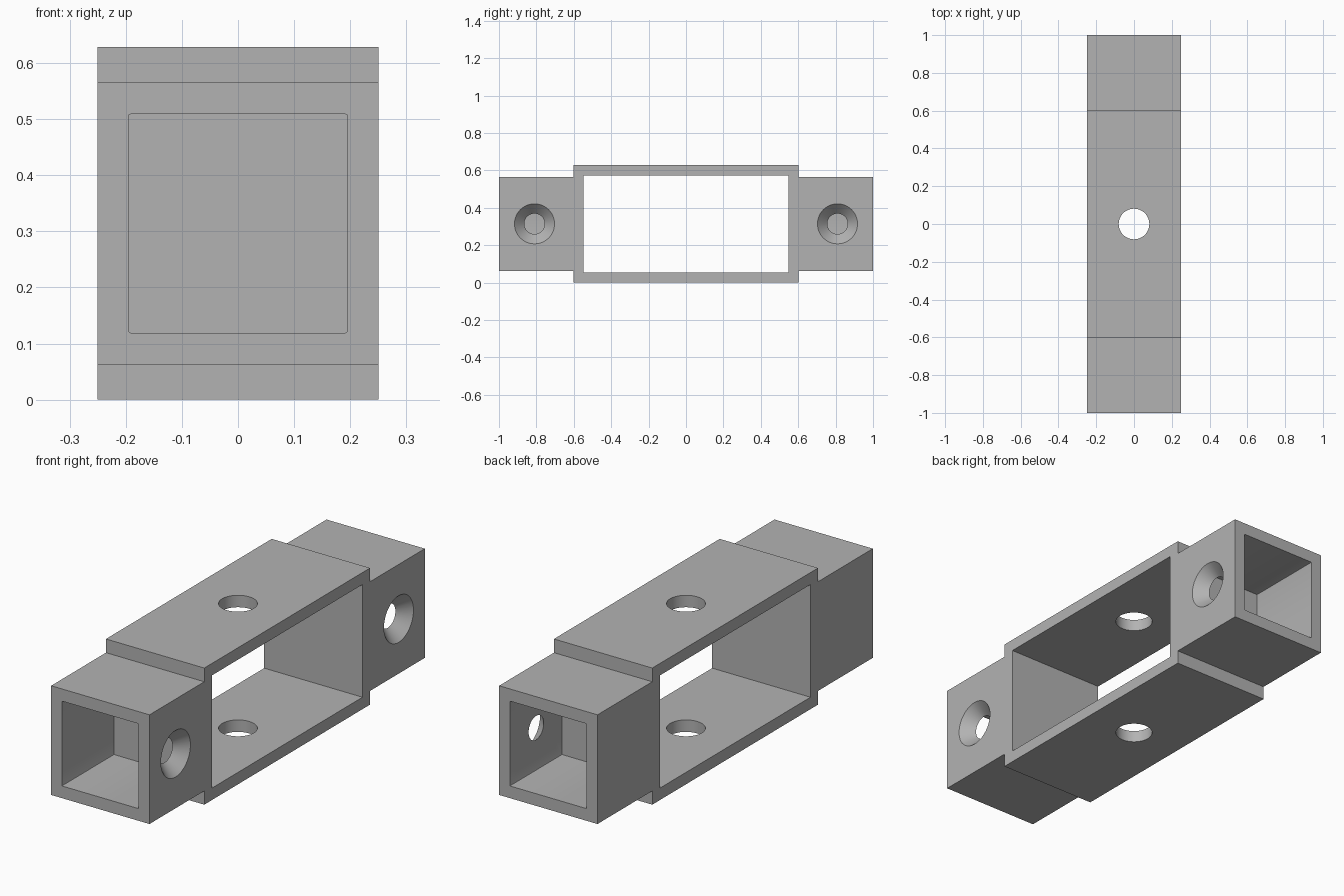
import bpy, bmesh, math
from mathutils import Matrix

if "Cube" in bpy.data.objects:
    bpy.data.objects.remove(bpy.data.objects["Cube"])

HALF_W, WALL = 0.25, 0.055
HEIGHT, MID_Y, STEP = 0.628, 0.602, 0.063
MID_Z = HEIGHT / 2
POCKET_END, SCREW_Y = 0.622, 0.81

grey = bpy.data.materials.new("plain grey")
grey.use_nodes = True
colour = (0.45, 0.45, 0.45, 1)
grey.diffuse_color = colour
grey.node_tree.nodes["Principled BSDF"].inputs["Base Color"].default_value = colour


def to_object(name, bm):
    bmesh.ops.recalc_face_normals(bm, faces=bm.faces[:])
    mesh = bpy.data.meshes.new(name)
    bm.to_mesh(mesh)
    bm.free()
    mesh.materials.append(grey)
    obj = bpy.data.objects.new(name, mesh)
    bpy.context.collection.objects.link(obj)
    return obj


def box(name, size, centre, corner=0):
    bm = bmesh.new()
    bmesh.ops.create_cube(bm, size=1, matrix=Matrix.Translation(centre) @ Matrix.Diagonal((*size, 1)))
    if corner:
        # round only the edges running lengthwise
        edges = [e for e in bm.edges if abs(e.verts[0].co.y - e.verts[1].co.y) > 0.1]
        bmesh.ops.bevel(bm, geom=edges, offset=corner, segments=2, profile=0.5, affect='EDGES')
    return to_object(name, bm)


def cone(name, r1, r2, depth, matrix):
    bm = bmesh.new()
    bmesh.ops.create_cone(bm, cap_ends=True, segments=48, radius1=r1, radius2=r2,
                          depth=depth, matrix=matrix)
    return to_object(name, bm)


# Stepped side profile, extruded across the width
quarter = [(1, MID_Z - STEP), (MID_Y, MID_Z - STEP), (MID_Y, MID_Z)]
upper = quarter + [(-y, z) for y, z in reversed(quarter)]
outline = upper + [(-y, -z) for y, z in upper]
bm = bmesh.new()
face = bm.faces.new([bm.verts.new((-HALF_W, y, z + MID_Z)) for y, z in outline])
extruded = bmesh.ops.extrude_face_region(bm, geom=[face])["geom"]
bmesh.ops.translate(bm, vec=(2 * HALF_W, 0, 0),
                    verts=[v for v in extruded if isinstance(v, bmesh.types.BMVert)])
frame = to_object("stepped_frame", bm)

# Central window and the vertical hole through both plates
cutters = [
    box("window_cutter", (1, 2 * (MID_Y - WALL), HEIGHT - 2 * WALL), (0, 0, MID_Z)),
    cone("plate_hole_cutter", 0.081, 0.081, 2, Matrix.Translation((0, 0, MID_Z))),
]

# Square end sockets and countersunk screw holes on one side
OVER = 0.004
for side in (-1, 1):
    inner = 2 * (HALF_W - WALL)
    length = 1.1 - POCKET_END
    cutters.append(box("socket_cutter", (inner, length, inner),
                       (0, side * (POCKET_END + length / 2), MID_Z), corner=0.004))
    place = (Matrix.Translation((HALF_W - WALL / 2, side * SCREW_Y, MID_Z))
             @ Matrix.Rotation(math.pi / 2, 4, 'Y'))
    cutters.append(cone("screw_hole_cutter", 0.055 - OVER, 0.107 + OVER, WALL + 2 * OVER, place))

# Cut everything, then remove the cutters
bpy.context.view_layer.objects.active = frame
for cutter in cutters:
    cutter.hide_render = True
    mod = frame.modifiers.new("cut", 'BOOLEAN')
    mod.operation, mod.solver, mod.object = 'DIFFERENCE', 'EXACT', cutter
    bpy.ops.object.modifier_apply(modifier=mod.name)
    bpy.data.objects.remove(cutter)

# Smooth hole walls, crisp edges
for obj in bpy.context.selected_objects:
    obj.select_set(False)
frame.select_set(True)
bpy.ops.object.shade_smooth_by_angle(angle=math.radians(30))
